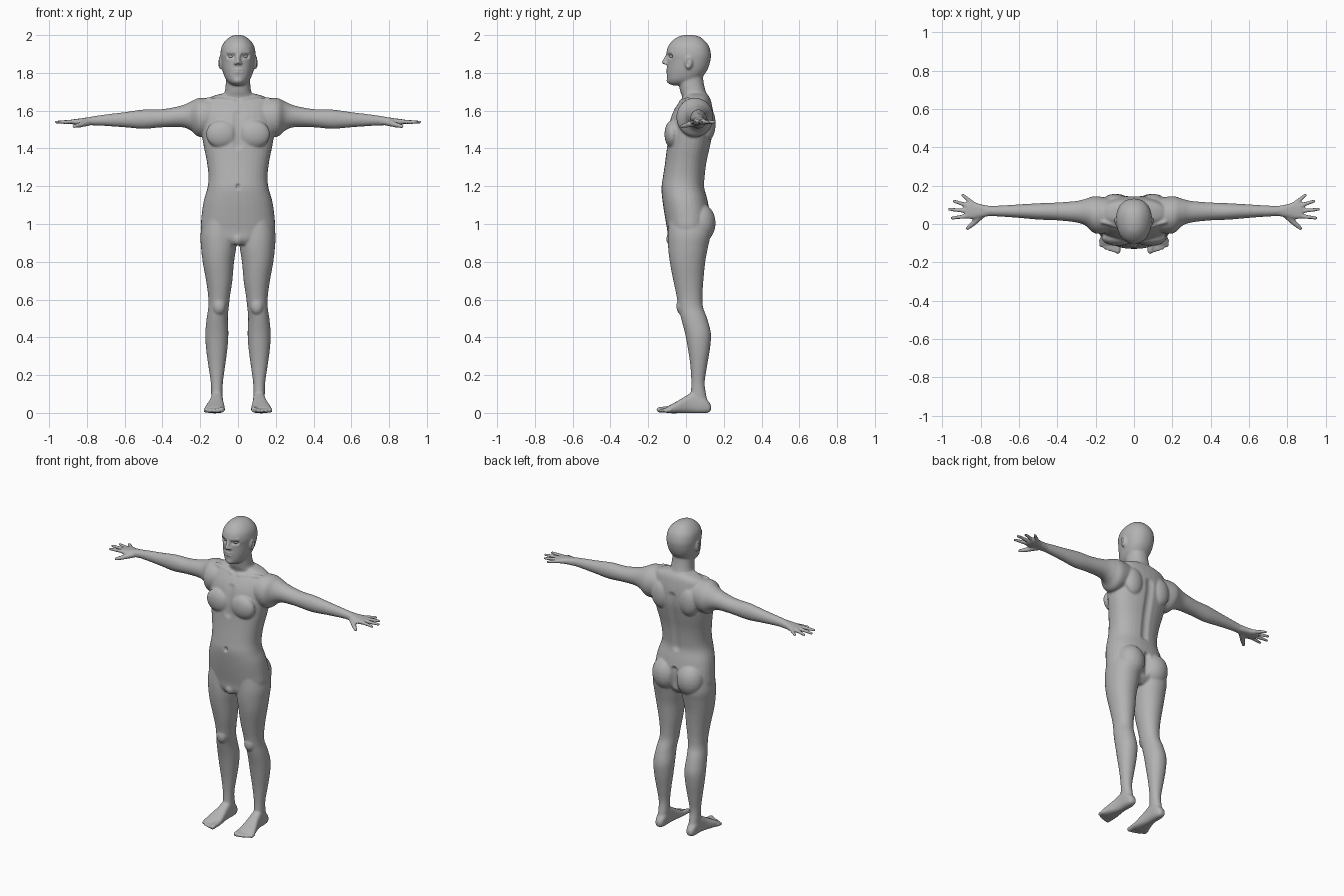
import bpy
import bmesh
import math
from mathutils import Matrix, Vector, kdtree, geometry

if "Cube" in bpy.data.objects:
    bpy.data.objects.remove(bpy.data.objects["Cube"], do_unlink=True)

UNIT = 0.01      # section tables are written in hundredths
SIDES = 32

skin = bpy.data.materials.new("skin_grey")
skin.use_nodes = True
GREY = (0.45, 0.45, 0.45, 1)
skin.diffuse_color = GREY
skin.node_tree.nodes["Principled BSDF"].inputs["Base Color"].default_value = GREY


def smooth_rows(rows, steps=4):
    """Run a smooth curve through the rows of a section table."""
    result = []
    last = len(rows) - 1
    for i in range(last):
        a, b, c, d = (rows[max(0, min(last, k))] for k in range(i - 1, i + 3))
        for s in range(steps):
            t = s / steps
            result.append([
                q + t * ((r - p) / 2 + t * (p - 2.5 * q + 2 * r - w / 2
                                            + t * (1.5 * (q - r) + (w - p) / 2)))
                for p, q, r, w in zip(a, b, c, d)])
    result.append(rows[last])
    return result


def loft(bm, axis, rows, power=2.2, egg=0.0):
    """Skin rounded sections (position, u min, u max, v min, v max)."""
    rings = []
    for pos, u0, u1, v0, v1 in smooth_rows(rows):
        ring = []
        for k in range(SIDES):
            angle = math.tau * k / SIDES
            c, s = math.cos(angle), math.sin(angle)
            c = math.copysign(abs(c) ** (2 / power), c)
            s = math.copysign(abs(s) ** (2 / power), s)
            u = (u0 + u1) / 2 + (u1 - u0) / 2 * c * (1 + egg * s)
            v = (v0 + v1) / 2 + (v1 - v0) / 2 * s
            co = {"z": (u, v, pos), "x": (pos, u, v), "y": (u, pos, v)}[axis]
            ring.append(bm.verts.new(Vector(co) * UNIT))
        rings.append(ring)
    for low, high in zip(rings, rings[1:]):
        for k in range(SIDES):
            n = (k + 1) % SIDES
            bm.faces.new((low[k], low[n], high[n], high[k]))
    bm.faces.new(rings[0][::-1])
    bm.faces.new(rings[-1])


def blob(bm, centre, size, level=3):
    place = Matrix.Translation(centre) @ Matrix.Diagonal((*size, 1))
    bmesh.ops.create_icosphere(bm, subdivisions=level, radius=1, matrix=place)


def chain(bm, points, r0, r1, beads=12):
    """Tapered round limb along a short path."""
    points = [Vector(p) for p in points]
    spans = len(points) - 1
    for i in range(beads * spans + 1):
        k = min(i // beads, spans - 1)
        co = points[k].lerp(points[k + 1], i / beads - k)
        r = r0 + (r1 - r0) * i / (beads * spans)
        blob(bm, co, (r, r, r), 2)


def symmetric(rows):
    return [(z, -w, w, front, back) for z, w, front, back in rows]


middle, pair = bmesh.new(), bmesh.new()

# Torso
loft(middle, "z", symmetric([
    (169, 9, 0, 11), (167, 15, -1, 12.5), (164, 18, -4, 13.5),
    (158, 19, -7.5, 14.5), (150, 19.3, -9.5, 14.5), (142, 18.3, -10, 13),
    (133, 16.5, -11, 11), (125, 15.6, -12.2, 10), (119, 16.2, -13, 9.8),
    (112, 18.2, -12.4, 11.5), (104, 19.3, -11.2, 12.8), (97, 19.4, -10, 12),
    (92, 15, -9.5, 10), (89, 8, -8, 7)]), power=2.3)
blob(middle, (0, -0.075, 0.92), (0.03, 0.03, 0.035))

# Neck and skull
loft(middle, "z", symmetric([
    (162, 10, -2, 13), (167, 8.5, -2, 11.7), (170, 7, -3, 10.5),
    (174, 6.5, -3.8, 9.5), (178, 6.3, -4, 9), (183, 6, -4, 9)]))
loft(middle, "z", symmetric([
    (200.2, 1, 0, 3), (199.2, 4, -4, 7), (197, 6.7, -7.2, 10),
    (194, 8.6, -9.5, 12.2), (190, 9.3, -10.4, 13.2), (187, 9.1, -10, 13),
    (184, 8.7, -10, 12.3), (181, 8.1, -10.1, 11), (178, 7.1, -10, 8.8),
    (176, 6, -9.8, 6.5), (174.3, 4.2, -9, 3.5), (173.4, 2, -7, 0)]), egg=0.07)

# Nose, lips, chin, brows, ears
chain(middle, [(0, -0.098, 1.895), (0, -0.117, 1.857)], 0.009, 0.012)
blob(middle, (0, -0.096, 1.81), (0.026, 0.013, 0.013))
blob(middle, (0, -0.086, 1.76), (0.026, 0.017, 0.018))
blob(pair, (0.012, -0.106, 1.851), (0.01, 0.012, 0.009))
chain(pair, [(0.015, -0.094, 1.91), (0.055, -0.076, 1.912)], 0.01, 0.008)
blob(pair, (0.092, 0.014, 1.855), (0.014, 0.021, 0.036))

# Chest, shoulder blades, collar bones, buttocks, kneecaps
blob(pair, (0.085, -0.072, 1.475), (0.085, 0.042, 0.075))
blob(pair, (0.1, 0.115, 1.53), (0.065, 0.042, 0.09))
chain(pair, [(0.025, -0.025, 1.65), (0.16, 0.01, 1.66)], 0.012, 0.012)
blob(pair, (0.088, 0.075, 1.005), (0.088, 0.082, 0.105))
blob(pair, (0.1, -0.025, 0.565), (0.034, 0.026, 0.045))

# Arm
loft(pair, "x", [
    (10, -4, 13, 149, 166), (20, -5, 14.5, 146, 166.8),
    (25, -1, 13.2, 149.5, 164.8), (30, 0.8, 12, 151.3, 162.7),
    (40, 1.9, 11.2, 151.2, 160.8), (50, 2.3, 10.8, 150.4, 160.6),
    (60, 3.2, 10.2, 151.2, 159.2), (70, 3.9, 9.6, 151.9, 158),
    (78, 4.3, 9.3, 152.3, 156.8)], power=2)

# Palm, fingers and thumb
loft(pair, "x", [
    (75, 4.2, 9.4, 152.2, 157), (80, 3.4, 10.3, 152.3, 156.4),
    (84, 2.6, 11.7, 152.3, 155.8), (87, 3, 11.3, 152.5, 155.5),
    (88, 4.5, 10, 153, 155)], power=2.6)
for base, tip in [((0.84, 0.107), (0.893, 0.15)), ((0.865, 0.095), (0.937, 0.119)),
                  ((0.87, 0.068), (0.963, 0.077)), ((0.865, 0.042), (0.948, 0.031))]:
    chain(pair, [(*base, 1.542), (*tip, 1.539)], 0.013, 0.0095)
chain(pair, [(0.79, 0.05, 1.538), (0.835, 0.006, 1.525), (0.867, -0.022, 1.517)],
      0.019, 0.0105)

# Leg
loft(pair, "z", [
    (104, 2, 18, -9, 12), (95, 0.9, 19.8, -9.6, 13), (88, 0.9, 19.6, -9.5, 11.7),
    (80, 2.1, 18.7, -8.6, 10.2), (70, 3, 16.9, -6.7, 9.2),
    (62, 4.2, 15.8, -5, 8.7), (56, 4.9, 15.7, -4, 9), (50, 5.4, 16.6, -2.6, 11.2),
    (42, 5.1, 17.3, -0.5, 13.2), (34, 5.6, 16.9, 1, 12.7), (25, 6.8, 15.7, 2.3, 11.2),
    (16, 8, 14.4, 2.8, 9.9), (9, 8.1, 14.2, 2.4, 10.8), (4, 8.2, 14.2, 2, 12),
    (1, 8.6, 13.8, 3, 11.5)], power=2.1)

# Foot and toes
loft(pair, "y", [
    (13.2, 9.8, 12.6, 1.5, 4), (12, 8.8, 13.6, 0.2, 6), (9, 8, 14.3, -0.2, 9),
    (4, 7.9, 14.5, -0.2, 11), (0, 7.7, 15.2, -0.2, 9), (-4, 7.2, 16.6, -0.2, 6.6),
    (-8, 6.9, 17.7, -0.2, 4.4), (-10.5, 7.3, 17.4, 0, 3)], power=2.7)
for i in range(5):
    x, r = 0.085 + 0.0215 * i, 0.0175 if i == 0 else 0.0125
    tip = -0.141 + 0.001 * i + 0.0017 * i * i
    chain(pair, [(x, -0.085, r + 0.003), (x, tip, r - 0.001)], r, r * 0.9)


# Join both halves into one rough body
half = bpy.data.meshes.new("half")
pair.to_mesh(half)
middle.from_mesh(half)
half.transform(Matrix.Diagonal((-1, 1, 1, 1)))
middle.from_mesh(half)
bpy.data.meshes.remove(half)
bmesh.ops.recalc_face_normals(middle, faces=middle.faces)
rough = bpy.data.meshes.new("rough")
middle.to_mesh(rough)
middle.free()
pair.free()
body = bpy.data.objects.new("body", rough)
bpy.context.collection.objects.link(body)

# Fuse the parts into a continuous skin
remesh = body.modifiers.new("fuse", "REMESH")
remesh.mode = "VOXEL"
remesh.voxel_size = 0.006
soften = body.modifiers.new("soften", "SMOOTH")
soften.factor = 0.5
soften.iterations = 5
graph = bpy.context.evaluated_depsgraph_get()
mesh = bpy.data.meshes.new_from_object(body.evaluated_get(graph))
body.modifiers.clear()
body.data = mesh
bpy.data.meshes.remove(rough)
mesh.name = "body"

tree = kdtree.KDTree(len(mesh.vertices))
for v in mesh.vertices:
    tree.insert(v.co, v.index)
tree.balance()


def carve(a, b, radius, move):
    """Push the skin along a stroke, fading out at the radius."""
    a, b, move = Vector(a), Vector(b), Vector(move)
    reach = (b - a).length / 2 + radius
    for co, index, _ in tree.find_range((a + b) / 2, reach):
        t = geometry.intersect_point_line(co, a, b)[1]
        near = (co - a.lerp(b, max(0, min(1, t)))).length / radius
        if near < 1:
            mesh.vertices[index].co += move * (1 - near * near) ** 2


# Eye sockets and ear hollows
for side in (-1, 1):
    carve((side * 0.024, -0.096, 1.888), (side * 0.05, -0.084, 1.888), 0.02, (0, 0.013, 0))
    carve((side * 0.106, 0.008, 1.845), (side * 0.106, 0.012, 1.868), 0.014, (-side * 0.008, 0, 0))

# Mouth line, navel, breastbone, spine, seat cleft
carve((-0.02, -0.104, 1.81), (0.02, -0.104, 1.81), 0.009, (0, 0.006, 0))
carve((0, -0.13, 1.192), (0, -0.13, 1.202), 0.014, (0, 0.014, 0))
carve((0, -0.1, 1.42), (0, -0.08, 1.58), 0.035, (0, 0.008, 0))
carve((0, 0.1, 1.2), (0, 0.145, 1.55), 0.035, (0, -0.01, 0))
carve((0, 0.13, 0.93), (0, 0.13, 1.06), 0.03, (0, -0.02, 0))

mesh.materials.clear()
mesh.materials.append(skin)
mesh.shade_smooth()

# Eyes
for name, side in (("eye_left", 1), ("eye_right", -1)):
    bm = bmesh.new()
    blob(bm, (side * 0.035, -0.073, 1.888), (0.016, 0.014, 0.01))
    eye = bpy.data.meshes.new(name)
    bm.to_mesh(eye)
    bm.free()
    eye.materials.append(skin)
    eye.shade_smooth()
    bpy.context.collection.objects.link(bpy.data.objects.new(name, eye))
